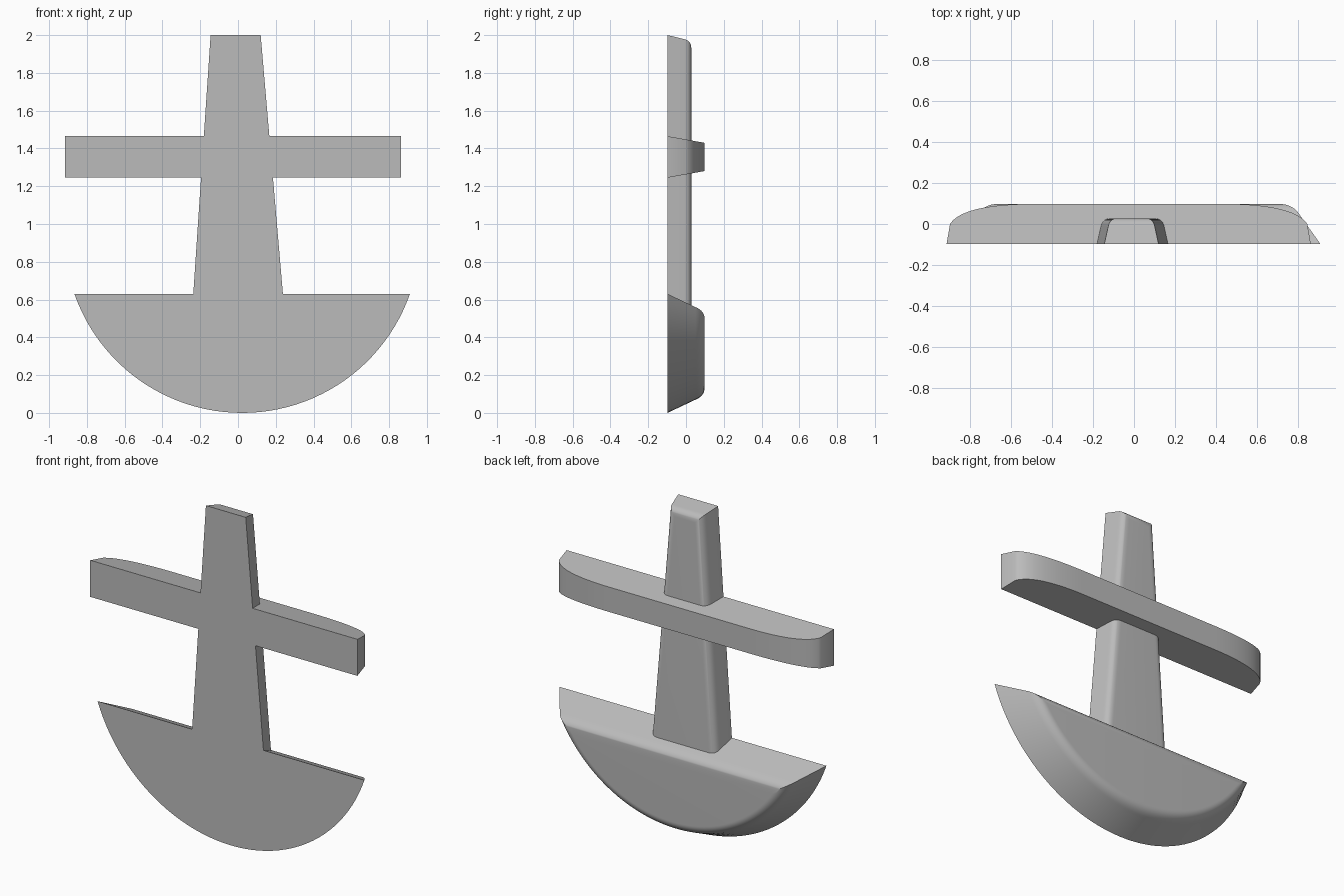
import bpy
import bmesh
from math import sqrt, asin, sin, cos, radians
from mathutils import Vector, geometry

cube = bpy.data.objects.get("Cube")
if cube:
    bpy.data.objects.remove(cube, do_unlink=True)

FRONT, BACK = -0.098, 0.098

# Single grey material
grey = bpy.data.materials.new("plain grey")
grey.use_nodes = True
colour = (0.5, 0.5, 0.5, 1)
grey.diffuse_color = colour
grey.node_tree.nodes["Principled BSDF"].inputs["Base Color"].default_value = colour


def rounded(start, control, end, steps=10):
    """Quadratic curve of (depth, size) pairs."""
    a, b, c = Vector(start), Vector(control), Vector(end)
    ts = [i / steps for i in range(steps + 1)]
    return [a * (1 - t) ** 2 + b * 2 * t * (1 - t) + c * t * t for t in ts]


def loft(name, sections):
    """Skin closed outlines given as (y, [(x, z), ...]) from front to back."""
    bm = bmesh.new()
    rings = [[bm.verts.new((x, y, z)) for x, z in pts] for y, pts in sections]
    bm.faces.new(rings[0])
    bm.faces.new(rings[-1][::-1])
    n = len(rings[0])
    for r, s in zip(rings, rings[1:]):
        for i in range(n):
            j = (i + 1) % n
            bm.faces.new((r[i], s[i], s[j], r[j]))
    bmesh.ops.recalc_face_normals(bm, faces=bm.faces)
    mesh = bpy.data.meshes.new(name)
    bm.to_mesh(mesh)
    bm.free()
    mesh.materials.append(grey)
    obj = bpy.data.objects.new(name, mesh)
    bpy.context.collection.objects.link(obj)
    bpy.ops.object.select_all(action="DESELECT")
    obj.select_set(True)
    bpy.context.view_layer.objects.active = obj
    bpy.ops.object.shade_smooth_by_angle(angle=radians(30))
    return obj


# Hull: circle segment that shrinks towards a rounded back edge
def hull_outline(inset, centre_x=0.022, radius=0.941, top=0.63, segments=48):
    r = radius - inset
    drop = radius - (top - inset)
    end = asin(sqrt(r * r - drop * drop) / r)
    angles = [end * (2 * i / segments - 1) for i in range(segments + 1)]
    return [(centre_x + r * sin(a), radius - r * cos(a)) for a in angles]


hull_profile = [(FRONT, 0)] + rounded((0.05, 0.07), (BACK, 0.09), (BACK, 0.13))
loft("hull", [(y, hull_outline(d)) for y, d in hull_profile])


# Mast: tapering post with rounded back edges, its foot sunk into the hull
def mast_outline(inset):
    foot, top = 0.42, 2 - inset

    def left(z):
        return -0.145 - 0.067 * (2 - z) + inset

    def right(z):
        return 0.12 + 0.086 * (2 - z) - inset

    return [(left(foot), foot), (right(foot), foot), (right(top), top), (left(top), top)]


mast_profile = [(FRONT, 0)] + rounded((-0.01, 0.021), (0.028, 0.03), (0.028, 0.07))
loft("mast", [(y, mast_outline(d)) for y, d in mast_profile])


# Crossbar: long bar with drafted top and bottom and swept ends
def bar_outline(y, half, centre_x=-0.026, centre_z=1.355):
    h = 0.11 - 0.18 * (y - FRONT)
    return [(centre_x + sx * half, centre_z + sz * h)
            for sx, sz in ((-1, -1), (1, -1), (1, 1), (-1, 1))]


bar_profile = [(FRONT, 0.889)] + rounded((0, 0.872), (0.095, 0.81), (BACK, 0.48), 16)
loft("crossbar", [(y, bar_outline(y, half)) for y, half in bar_profile])
